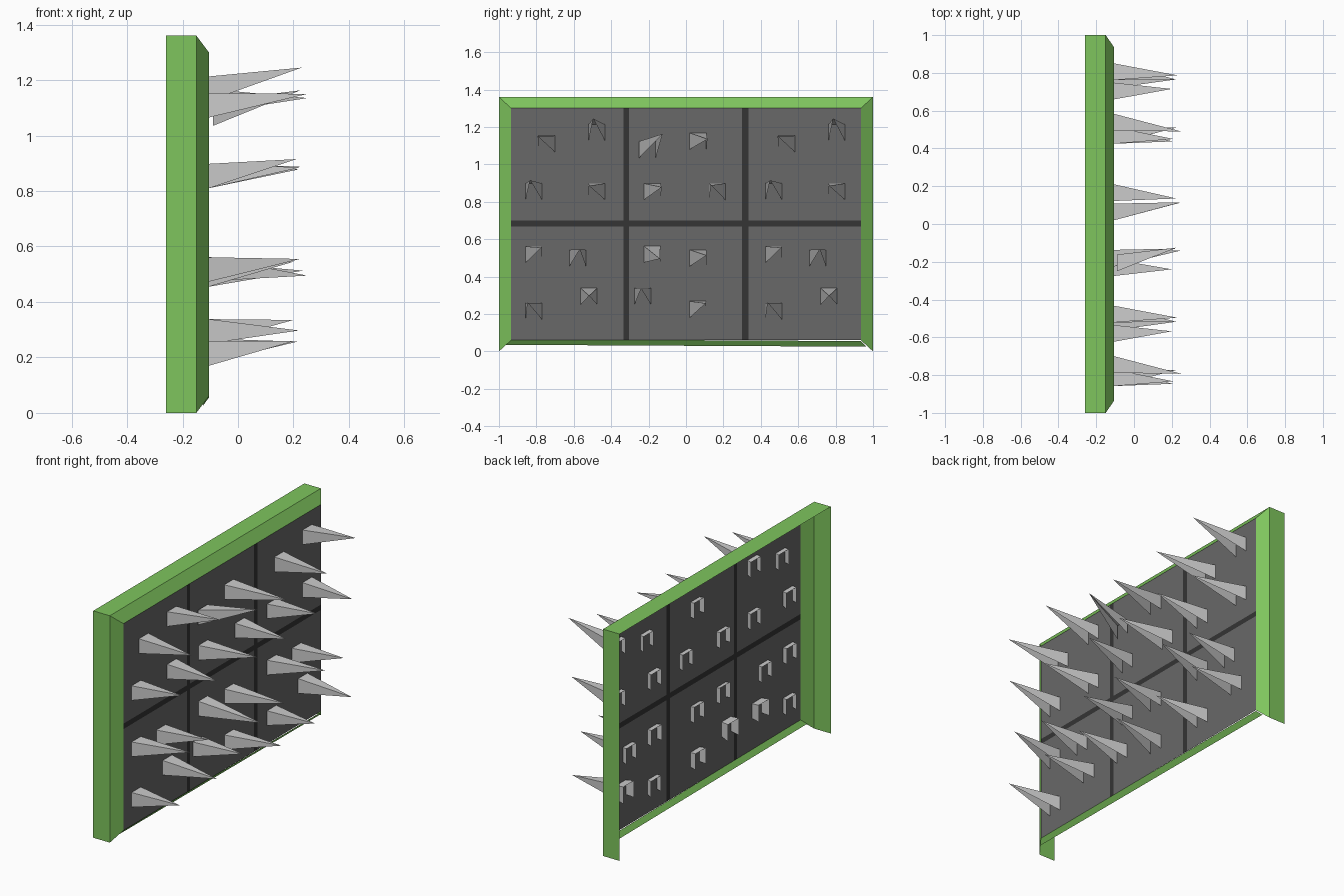
import bpy

if "Cube" in bpy.data.objects:
    bpy.data.objects.remove(bpy.data.objects["Cube"])


def material(name, rgb):
    m = bpy.data.materials.new(name)
    m.diffuse_color = (*rgb, 1)
    m.use_nodes = True
    m.node_tree.nodes["Principled BSDF"].inputs["Base Color"].default_value = m.diffuse_color
    return m


def sheet(name, verts, faces, mat=None):
    me = bpy.data.meshes.new(name)
    me.from_pydata(verts, [], faces)
    ob = bpy.data.objects.new(name, me)
    bpy.context.collection.objects.link(ob)
    if mat:
        me.materials.append(mat)
    return ob


green = material("green_paint", (0.21, 0.56, 0.11))
dark = material("dark_panel", (0.14, 0.14, 0.14))
black = material("seam_black", (0.035, 0.035, 0.035))

BACK, EDGE, FACE = -0.26, -0.15, -0.105     # depth of frame back, bevel start, panel
TOP, IN_Y, IN_LO, IN_HI = 1.36, 0.935, 0.06, 1.30

# Open-backed frame: outer walls plus a mitred bevel, no wall underneath
loops = [(BACK, 1, 0, TOP), (EDGE, 1, 0, TOP), (FACE, IN_Y, IN_LO, IN_HI)]
verts = []
for x, y, lo, hi in loops:
    verts += [(x, -y, lo), (x, -y, hi), (x, y, hi), (x, y, lo)]
faces = []
for k in (0, 4):
    for i in range(3):
        faces.append((k + i, k + 4 + i, k + 5 + i, k + 1 + i))
sheet("frame", verts, faces, green)

# Thin lower bevel strip
sheet("frame_lower_lip",
      [(FACE, -IN_Y, 0.065), (FACE, IN_Y, 0.055), (-0.127, 0.966, 0.025), (-0.127, -0.966, 0.035)],
      [(0, 3, 2, 1)], green)

# Flat panel divided by dark seams, laid out as a grid of cells
ys = [-IN_Y, -0.335, -0.305, 0.30, 0.335, IN_Y]
zs = [IN_LO, 0.668, 0.70, IN_HI]
verts = [(FACE, y, z) for z in zs for y in ys]
faces, seam = [], []
n = len(ys)
for r in range(len(zs) - 1):
    for c in range(n - 1):
        faces.append((r * n + c, r * n + c + 1, (r + 1) * n + c + 1, (r + 1) * n + c))
        seam.append(r % 2 or c % 2)
panel = sheet("panel", verts, faces, dark)
panel.data.materials.append(black)
for p, s in zip(panel.data.polygons, seam):
    p.material_index = 1 if s else 0


# Spike: three triangles (left, top, right) open underneath, base poking through the panel
def spike(y0, z0, tip, base=-0.132, w=0.088, dy=0.0):
    tx, ty, tz = tip
    s = (tx - base) / (tx - FACE) if base < FACE else 1   # widen behind the panel
    corners = [(y0, z0), (y0, z0 + w), (y0 + w, z0 + w), (y0 + w, z0)]
    pts = [(base, ty + dy + (y - ty) * s, tz + (z - tz) * s) for y, z in corners]
    pts.append((tx, ty + dy, tz))
    sheet("spike", pts, [(0, 4, 1), (1, 4, 2), (2, 4, 3)])


DEEP = -0.155
# Spikes of the outer bays, the same group used twice: base corner, tip, base depth
outer = [
    (0.495, 1.065, (0.25, 0.49, 1.15), -0.132),
    (0.762, 1.125, (0.23, 0.787, 1.245), -0.132),
    (0.425, 0.81, (0.21, 0.45, 0.915), -0.132),
    (0.762, 0.81, (0.225, 0.765, 0.885), -0.132),
    (0.425, 0.473, (0.225, 0.51, 0.555), -0.132),
    (0.66, 0.455, (0.20, 0.715, 0.545), -0.132),
    (0.72, 0.25, (0.22, 0.765, 0.297), DEEP),
    (0.425, 0.17, (0.205, 0.437, 0.26), -0.132),
]
for shift in (0, -1.283):
    for y, z, tip, base in outer:
        spike(y, z, tip, base, dy=shift)

# Spikes of the middle bay
middle = [
    (-0.25, 1.035, (0.225, -0.125, 1.163), -0.09),
    (0.02, 1.08, (0.25, 0.115, 1.135), -0.132),
    (-0.225, 0.81, (0.22, -0.13, 0.878), -0.132),
    (0.122, 0.81, (0.225, 0.135, 0.888), -0.132),
    (-0.225, 0.475, (0.25, -0.14, 0.495), -0.132),
    (0.02, 0.455, (0.235, 0.11, 0.513), -0.132),
    (-0.275, 0.25, (0.20, -0.24, 0.335), DEEP),
    (0.02, 0.18, (0.215, 0.105, 0.257), -0.14),
]
for y, z, tip, base in middle:
    spike(y, z, tip, base)
